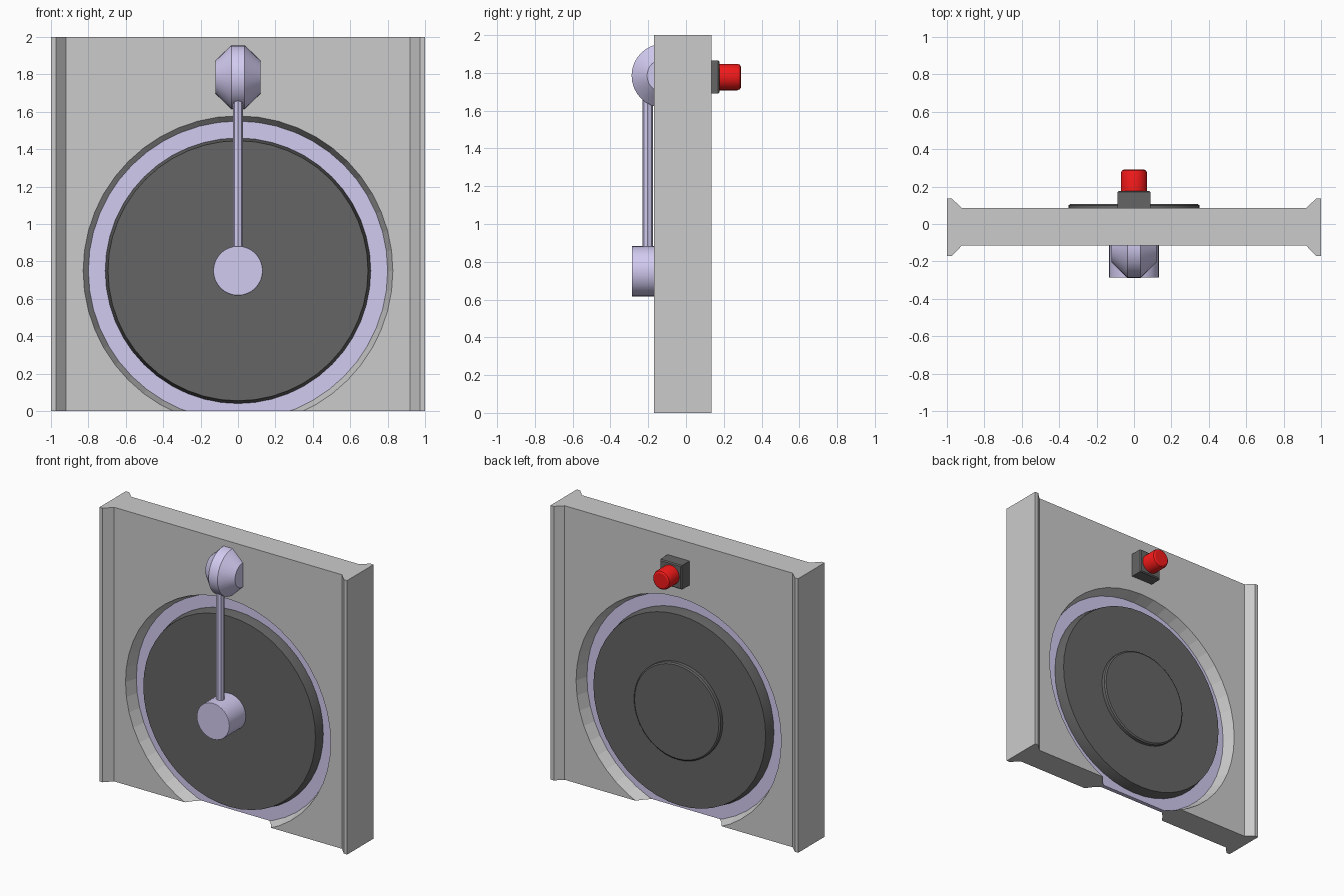
import bpy, bmesh
from math import tau, radians
from mathutils import Vector

if "Cube" in bpy.data.objects:
    bpy.data.objects.remove(bpy.data.objects["Cube"])


def material(name, rgb):
    m = bpy.data.materials.new(name)
    m.diffuse_color = (*rgb, 1)
    m.use_nodes = True
    m.node_tree.nodes["Principled BSDF"].inputs["Base Color"].default_value = m.diffuse_color
    return m


LILAC = material("lilac", (0.65, 0.60, 0.88))
DARK = material("dark_grey", (0.13, 0.13, 0.13))
RED = material("red", (0.9, 0.01, 0.01))


def finish(name, bm, mat=None, smooth=True):
    bmesh.ops.recalc_face_normals(bm, faces=bm.faces[:])
    mesh = bpy.data.meshes.new(name)
    bm.to_mesh(mesh)
    bm.free()
    obj = bpy.data.objects.new(name, mesh)
    bpy.context.collection.objects.link(obj)
    if mat:
        mesh.materials.append(mat)
    if smooth:
        bpy.ops.object.select_all(action='DESELECT')
        obj.select_set(True)
        bpy.context.view_layer.objects.active = obj
        bpy.ops.object.shade_smooth_by_angle(angle=radians(30))
    return obj


def lathe(name, profile, centre, axis='Y', sides=32, mat=None, closed=False,
          smooth=True, cut_floor=False):
    """Spin (radius, offset along axis) points round an axis through centre."""
    along = {'X': Vector((1, 0, 0)), 'Y': Vector((0, 1, 0)), 'Z': Vector((0, 0, 1))}[axis]
    out = Vector((1, 0, 0)) if axis == 'Z' else Vector((0, 0, 1))
    c = Vector(centre)
    bm = bmesh.new()
    vs = [bm.verts.new(c + out * r + along * a) for r, a in profile]
    pairs = list(zip(vs, vs[1:])) + ([(vs[-1], vs[0])] if closed else [])
    es = [bm.edges.new(p) for p in pairs]
    bmesh.ops.spin(bm, geom=vs + es, cent=c, axis=along, angle=tau,
                   steps=sides, use_merge=True)
    bmesh.ops.remove_doubles(bm, verts=bm.verts[:], dist=1e-5)
    if cut_floor:
        bmesh.ops.bisect_plane(bm, geom=bm.verts[:] + bm.edges[:] + bm.faces[:],
                               plane_co=(0, 0, 0), plane_no=(0, 0, 1), clear_inner=True)
        bmesh.ops.holes_fill(bm, edges=[e for e in bm.edges if e.is_boundary])
    return finish(name, bm, mat, smooth)


# wall panel: mirrored plan with flared side edges, extruded upward
half = [(0.92, -0.115), (0.973, -0.17), (1, -0.17), (1, 0.135), (0.973, 0.135), (0.92, 0.085)]
plan = half + [(-x, y) for x, y in reversed(half)]
bm = bmesh.new()
base = bm.faces.new([bm.verts.new((x, y, 0)) for x, y in plan])
up = bmesh.ops.extrude_face_region(bm, geom=[base])
bmesh.ops.translate(bm, vec=(0, 0, 2), verts=[g for g in up['geom'] if isinstance(g, bmesh.types.BMVert)])
wall = finish("wall_panel", bm, smooth=False)

# round opening, tapering towards the middle of the wall
CENTRE = (0, 0, 0.75)
cutter = lathe("opening_cutter",
               [(0, -0.2), (0.856, -0.2), (0.80, -0.03), (0.80, 0), (0.856, 0.17), (0, 0.17)],
               CENTRE, sides=48, smooth=False)
cutter.hide_render = True
cutter.hide_set(True)
cut = wall.modifiers.new("opening", 'BOOLEAN')
cut.operation = 'DIFFERENCE'
cut.object = cutter

# round door: rim cut off at the floor, plug and raised back plate
lathe("door_rim", [(0.68, -0.03), (0.80, -0.03), (0.80, 0), (0.68, 0)],
      CENTRE, sides=48, mat=LILAC, closed=True, cut_floor=True)
lathe("door_plug", [(0, -0.10), (0.695, -0.10), (0.71, -0.03), (0.71, 0), (0.695, 0.075), (0, 0.075)],
      CENTRE, sides=48, mat=DARK)
lathe("door_back_plate", [(0, 0.06), (0.35, 0.06), (0.35, 0.10), (0.34, 0.107), (0, 0.107)],
      CENTRE, sides=48, mat=DARK)

# hinge arm: hub, octagonal rod and faceted pivot drum
lathe("arm_hub", [(0, -0.287), (0.131, -0.287), (0.133, -0.284), (0.133, -0.09), (0, -0.09)],
      CENTRE, mat=LILAC)
lathe("arm_rod", [(0, 0.80), (0.028, 0.80), (0.028, 1.72), (0, 1.72)],
      (0, -0.203, 0), axis='Z', sides=8, mat=LILAC)
lathe("arm_pivot", [(0, -0.12), (0.088, -0.12), (0.17, -0.036), (0.17, 0.036), (0.088, 0.12), (0, 0.12)],
      (0, -0.118, 1.785), axis='X', mat=LILAC)

# rear push button: bevelled housing and rounded red cap
bm = bmesh.new()
bmesh.ops.create_cube(bm, size=1)
bmesh.ops.scale(bm, vec=(0.176, 0.11, 0.176), verts=bm.verts[:])
bmesh.ops.translate(bm, vec=(0, 0.122, 1.778), verts=bm.verts[:])
back_edges = [e for e in bm.edges if all(v.co.y > 0.15 for v in e.verts)]
bmesh.ops.bevel(bm, geom=back_edges, offset=0.007, segments=1, affect='EDGES')
finish("button_housing", bm, DARK, smooth=False)
lathe("button_cap", [(0, 0.16), (0.07, 0.16), (0.07, 0.272), (0.065, 0.285), (0.053, 0.292), (0, 0.292)],
      (0, 0, 1.778), mat=RED)
